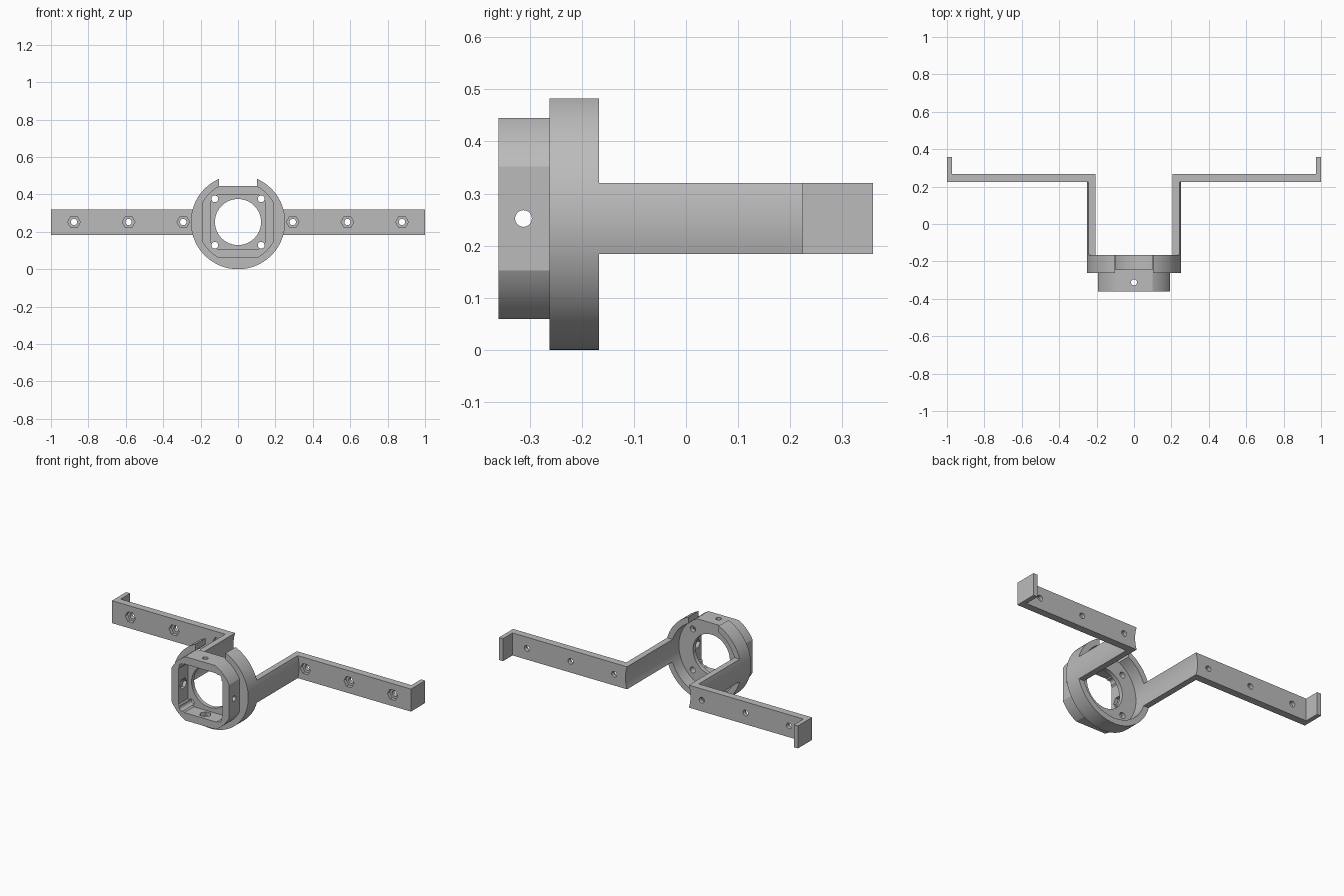
import bpy, bmesh
from math import sin, cos, pi, asin

if "Cube" in bpy.data.objects:
    bpy.data.objects.remove(bpy.data.objects["Cube"], do_unlink=True)

CZ = 0.252            # height of the shared centre line
RING, BORE = 0.252, 0.2174
HALF = 0.068          # half height of arms and wings

grey = bpy.data.materials.new("plain_grey")
grey.use_nodes = True
grey.diffuse_color = (0.5, 0.5, 0.5, 1)
grey.node_tree.nodes["Principled BSDF"].inputs["Base Color"].default_value = (0.5, 0.5, 0.5, 1)


def prism(name, outline, start, end, axis="Y", center=(0, 0, CZ)):
    """Extrude a 2D outline along an axis through center."""
    place = {"X": lambda a, b, t: (t, a, b),
             "Y": lambda a, b, t: (a, t, b),
             "Z": lambda a, b, t: (a, b, t)}[axis]
    bm = bmesh.new()
    low, high = [[bm.verts.new([p + c for p, c in zip(place(a, b, t), center)])
                  for a, b in outline] for t in (start, end)]
    bm.faces.new(low)
    bm.faces.new(high)
    n = len(outline)
    for i in range(n):
        j = (i + 1) % n
        bm.faces.new((low[i], low[j], high[j], high[i]))
    bmesh.ops.recalc_face_normals(bm, faces=bm.faces)
    mesh = bpy.data.meshes.new(name)
    bm.to_mesh(mesh)
    bm.free()
    mesh.materials.append(grey)
    obj = bpy.data.objects.new(name, mesh)
    bpy.context.collection.objects.link(obj)
    return obj


def circle(r, n=96):
    return [(r * cos(2 * pi * i / n), r * sin(2 * pi * i / n)) for i in range(n)]


def rect(a0, a1, b0, b1):
    return [(a0, b0), (a1, b0), (a1, b1), (a0, b1)]


def flattened(r, half):
    """Circle with four flats."""
    corner = asin(half / r)
    side = pi / 2 - corner
    pts = []
    for q in range(4):
        for i in range(13):
            a = q * pi / 2 + side + (corner - side) * i / 12
            pts.append((r * cos(a), r * sin(a)))
    return pts


def boolean(obj, others, operation="DIFFERENCE"):
    for other in others:
        other.hide_render = True
        mod = obj.modifiers.new("cut", "BOOLEAN")
        mod.operation, mod.solver, mod.object = operation, "EXACT", other
        graph = bpy.context.evaluated_depsgraph_get()
        mesh = bpy.data.meshes.new_from_object(obj.evaluated_get(graph))
        obj.modifiers.clear()
        obj.data = mesh
        bpy.data.objects.remove(other, do_unlink=True)


def finish(obj):
    bpy.ops.object.select_all(action="DESELECT")
    obj.select_set(True)
    bpy.context.view_layer.objects.active = obj
    bpy.ops.object.shade_smooth_by_angle(angle=0.5)


# Hub: notched round ring joined to a flat-sided housing
hub = prism("hub", circle(RING, 128), -0.262, -0.167)
boolean(hub, [prism("notch", rect(-0.101, 0.101, 0.193, 0.4), -0.4, 0)])
boolean(hub, [prism("housing", flattened(BORE, 0.193), -0.36, -0.25)], "UNION")

# Rear cup, front pocket and central opening
boolean(hub, [prism("rear_cup", circle(BORE), -0.243, 0),
              prism("front_pocket", flattened(0.182, 0.147), -0.5, -0.268),
              prism("opening", circle(0.123), -0.5, 0)])

# Corner screw holes
for sx in (-1, 1):
    for sz in (-1, 1):
        boolean(hub, [prism("screw_hole", circle(0.018, 32), -0.5, -0.1,
                            center=(sx * 0.124, 0, CZ + sz * 0.124))])

# Radial holes with hexagonal nut seats inside the housing
boolean(hub, [prism("side_hole", circle(0.016, 32), -0.5, 0.5, "X", (0, -0.312, CZ)),
              prism("side_nuts", circle(0.033, 6), -0.168, 0.168, "X", (0, -0.312, CZ)),
              prism("upright_hole", circle(0.016, 32), -0.5, 0.5, "Z", (0, -0.312, CZ)),
              prism("upright_nuts", circle(0.033, 6), -0.168, 0.168, "Z", (0, -0.312, CZ))])
finish(hub)


def arc(r, s, steps=12):
    limit = asin(HALF / r)
    return [(s * r * cos(limit * (2 * i / steps - 1)), r * sin(limit * (2 * i / steps - 1)))
            for i in range(steps + 1)]


for side, s in (("left", 1), ("right", -1)):
    # Arm: curved strip continuing the ring wall backwards
    arm = prism(side + "_arm", arc(RING, s) + arc(BORE, s)[::-1], -0.167, 0.224)
    finish(arm)

    # Wing: flat bar with an upturned end and a curved inner edge
    inner = arc(BORE, s)
    wing = prism(side + "_wing", inner + [(s, HALF), (s, -HALF)], 0.224, 0.268)
    for x in (0.293, 0.585, 0.877):
        spot = (s * x, 0, CZ)
        boolean(wing, [prism("bolt_hole", circle(0.017, 32), 0, 0.5, center=spot),
                       prism("nut_seat", circle(0.034, 6), 0.1, 0.245, center=spot)])
    finish(wing)
    prism(side + "_end_tab", rect(*sorted((s * 0.973, s)), -HALF, HALF), 0.268, 0.359)
